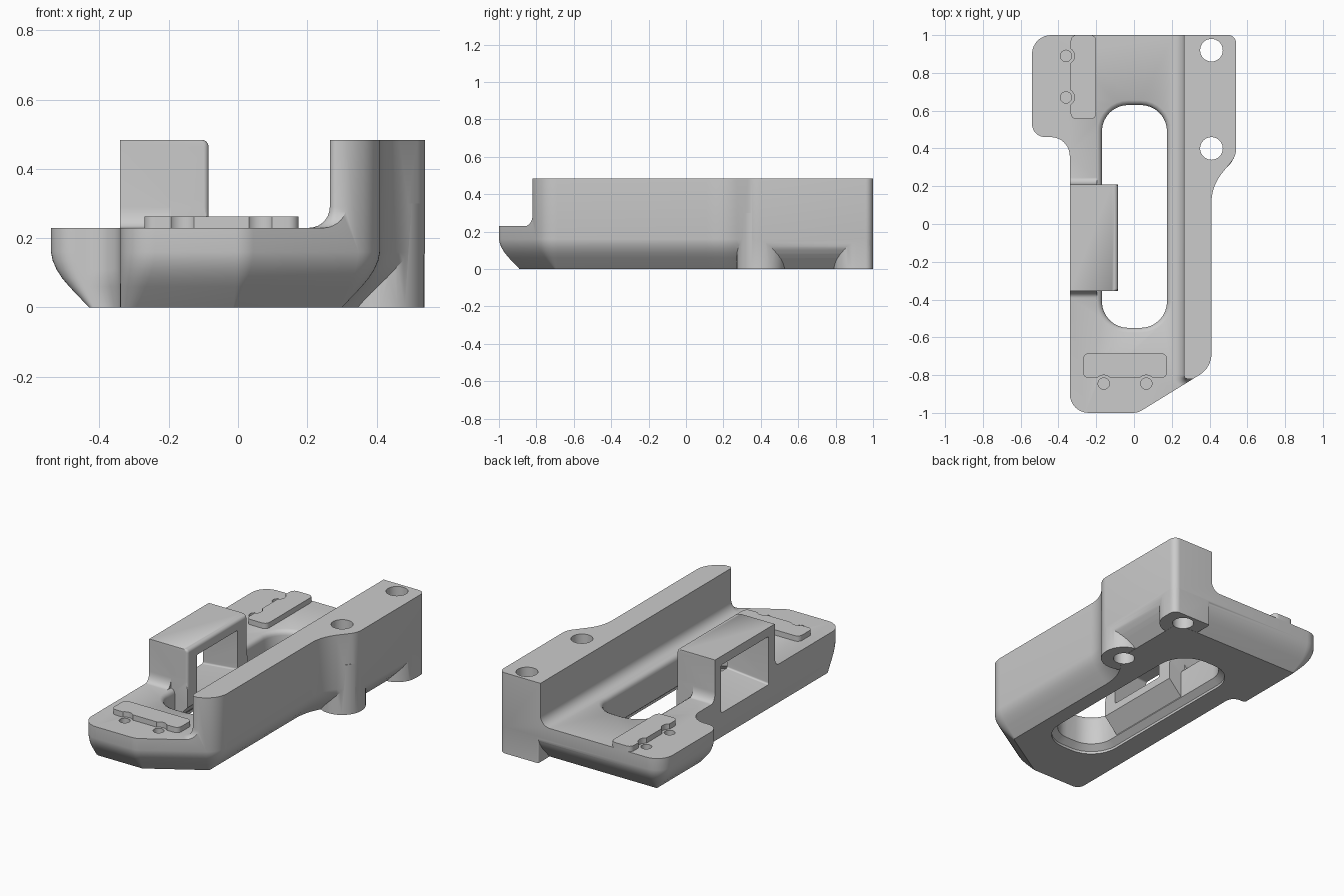
import bpy, bmesh, math
from mathutils import Vector

cube = bpy.data.objects.get("Cube")
if cube:
    bpy.data.objects.remove(cube, do_unlink=True)

SHADE = (0.6, 0.6, 0.6, 1)
grey = bpy.data.materials.new("plain grey")
grey.use_nodes = True
grey.diffuse_color = SHADE
grey.node_tree.nodes["Principled BSDF"].inputs["Base Color"].default_value = SHADE
SEG = 8


def ring(corners, d=0.0):
    """Rounded outline from (x, y, radius, weight of next edge), inset by d."""
    n = len(corners)
    p = [Vector(c[:2]) for c in corners]
    dirs = [(p[(i + 1) % n] - p[i]).normalized() for i in range(n)]
    norm = [Vector((-e.y, e.x)) for e in dirs]
    moved = []
    for i in range(n):
        a, b = dirs[i - 1], dirs[i]
        qa = p[i] + norm[i - 1] * corners[i - 1][3] * d
        qb = p[i] + norm[i] * corners[i][3] * d
        moved.append(qa + a * ((qb - qa).cross(b) / a.cross(b)))
    out = []
    for i in range(n):
        a, b, v = dirs[i - 1], dirs[i], moved[i]
        turn = math.atan2(a.cross(b), a.dot(b))
        sign = 1 if turn > 0 else -1
        mean = (corners[i - 1][3] + corners[i][3]) / 2
        r = max(corners[i][2] - sign * d * mean, 0.008)
        room = min((v - moved[i - 1]).length, (moved[(i + 1) % n] - v).length) * 0.6
        r = min(r, room / math.tan(abs(turn) / 2))
        side = Vector((-a.y, a.x)) * sign
        centre = v - a * r * math.tan(abs(turn) / 2) + side * r
        for k in range(SEG + 1):
            c, s = math.cos(turn * k / SEG), math.sin(turn * k / SEG)
            out.append(centre - r * Vector((side.x * c - side.y * s, side.x * s + side.y * c)))
    return out


def volume(mesh):
    bm = bmesh.new()
    bm.from_mesh(mesh)
    v = bm.calc_volume()
    bm.free()
    return v


def loft(name, rings, place=lambda u, v, w: (u, v, w)):
    """Skin a list of (height, outline) into a closed solid."""
    bm = bmesh.new()
    loops = [[bm.verts.new(place(q[0], q[1], h)) for q in pts] for h, pts in rings]
    n = len(loops[0])
    for lo, hi in zip(loops, loops[1:]):
        for i in range(n):
            j = (i + 1) % n
            bm.faces.new((lo[i], lo[j], hi[j], hi[i]))
    bm.faces.new(loops[0][::-1])
    bm.faces.new(loops[-1])
    bm.normal_update()
    if bm.calc_volume(signed=True) < 0:
        bmesh.ops.reverse_faces(bm, faces=bm.faces)
    mesh = bpy.data.meshes.new(name)
    bm.to_mesh(mesh)
    bm.free()
    mesh.materials.append(grey)
    ob = bpy.data.objects.new(name, mesh)
    bpy.context.collection.objects.link(ob)
    return ob


def prism(name, corners, z0, z1):
    return loft(name, [(z0, ring(corners)), (z1, ring(corners))])


def box(x0, y0, x1, y1, r):
    return [(x0, y0, r, 1), (x1, y0, r, 1), (x1, y1, r, 1), (x0, y1, r, 1)]


def drill(x, y, r, z0, z1):
    pts = [(x + r * math.cos(math.tau * k / 32), y + r * math.sin(math.tau * k / 32)) for k in range(32)]
    return loft("drill", [(z0, pts), (z1, pts)])


def combine(ob, tool, how):
    """Boolean; a result with an implausible volume is retried with the other solver."""
    before = volume(ob.data)
    for solver in ("MANIFOLD", "EXACT"):
        mod = ob.modifiers.new("bool", "BOOLEAN")
        mod.operation, mod.object, mod.solver = how, tool, solver
        graph = bpy.context.evaluated_depsgraph_get()
        mesh = bpy.data.meshes.new_from_object(ob.evaluated_get(graph))
        ob.modifiers.clear()
        after = volume(mesh)
        if 0.3 * before < after < 1.5 * before and abs(after - before) > 1e-7:
            ob.data = mesh
            break
    bpy.data.objects.remove(tool, do_unlink=True)


def smooth(ob):
    bpy.ops.object.select_all(action="DESELECT")
    ob.select_set(True)
    bpy.context.view_layer.objects.active = ob
    bpy.ops.object.shade_smooth_by_angle(angle=math.radians(32))


# full-height block with a rounded chamfer under most of its rim
outline = [(-0.34, -1, 0.1, 1), (0.02, -1, 0.1, 1), (0.41, -0.76, 0.13, 1), (0.41, 0.2, 0.25, 1),
           (0.54, 0.36, 0.1, 1), (0.54, 1, 0.04, 1), (-0.54, 1, 0.1, 1),
           (-0.54, 0.46, 0.07, 0), (-0.34, 0.46, 0.1, 0)]
curve = [(0, 0.11), (0.06, 0.053), (0.085, 0.032), (0.11, 0.016), (0.135, 0.005), (0.16, 0), (0.484, 0)]
body = loft("base_body", [(z, ring(outline, d)) for z, d in curve])

# bosses under the two bolt holes, kept a hair inside the walls
combine(body, prism("rear_boss", [(0.28, 0.79, 0.12, 1), (0.539, 0.79, 0.12, 1),
                                  (0.539, 0.999, 0.04, 1), (0.28, 0.999, 0.01, 1)], 0.0005, 0.3), "UNION")
combine(body, prism("front_boss", box(0.281, 0.271, 0.539, 0.529, 0.128), 0.0005, 0.3), "UNION")

# long slot with softened rims, leaving the bridge's tapered overhang standing
Y0, Y1, BX = -0.355, 0.21, -0.085
slot = box(-0.17, -0.55, 0.175, 0.63, 0.14)
rims = [(-0.02, -0.035), (0.015, -0.035), (0.045, 0), (0.2, 0), (0.212, -0.003),
        (0.222, -0.01), (0.23, -0.025), (0.31, -0.025)]
slot_cutter = loft("slot_cutter", [(z, ring(slot, d)) for z, d in rims])
overhang = [(-0.3, 0.04), (-0.18, 0.04), (BX, 0.14), (BX, 0.55), (-0.3, 0.55)]
combine(slot_cutter, loft("overhang", [(Y0, overhang), (Y1, overhang)],
                          lambda u, v, w: (u, w, v)), "DIFFERENCE")
combine(body, slot_cutter, "DIFFERENCE")


# space above the plate: leaves the side rail and the bridge, with fillets at their feet
def clearance(lip):
    return [(-1, -1.5, 0.02, 0), (0.7, -1.5, 0.02, 0), (0.7, -0.82, 0.02, 0.7),
            (0.265, -0.82, 0.02, 1), (0.265, 1.3, 0.02, 0), (-1, 1.3, 0.02, 0),
            (-1, Y1, 0.02, 0.6), (BX - lip, Y1, 0.015, 0), (BX - lip, Y0, 0.015, 0.6), (-1, Y0, 0.02, 0)]


R, L = 0.06, 0.02
arc = [math.pi / 2 * k / 7 for k in range(8)]
levels = [(0.23 + R * (1 - math.cos(a)), 0, R * (1 - math.sin(a))) for a in arc]
levels += [(0.464 + L * math.sin(a), L * (1 - math.cos(a)), 0) for a in arc] + [(0.6, L, 0)]
combine(body, loft("clearance", [(z, ring(clearance(lip), d)) for z, lip, d in levels]), "DIFFERENCE")

# window through the bridge, narrowing inwards
combine(body, loft("window", [(-0.36, ring(box(-0.3, 0.14, 0.155, 0.432, 0.01))),
                              (-0.06, ring(box(-0.265, 0.19, 0.115, 0.422, 0.01)))],
                   lambda u, v, w: (w, u, v)), "DIFFERENCE")

# bolt holes and small pin holes
pins = {"front_pad": [(-0.16, -0.845), (0.065, -0.845)], "rear_pad": [(-0.36, 0.89), (-0.36, 0.67)]}
for y in (0.92, 0.4):
    combine(body, drill(0.41, y, 0.06, -0.1, 0.6), "DIFFERENCE")
for spots in pins.values():
    for x, y in spots:
        combine(body, drill(x, y, 0.03, 0.13, 0.3), "DIFFERENCE")
smooth(body)

# raised pads, notched around the pin holes
pads = {"front_pad": box(-0.27, -0.815, 0.175, -0.685, 0.03),
        "rear_pad": box(-0.335, 0.555, -0.2, 1, 0.03)}
for name, shape in pads.items():
    pad = prism(name, shape, 0.225, 0.262)
    for x, y in pins[name]:
        combine(pad, drill(x, y, 0.045, 0.2, 0.3), "DIFFERENCE")
    smooth(pad)
